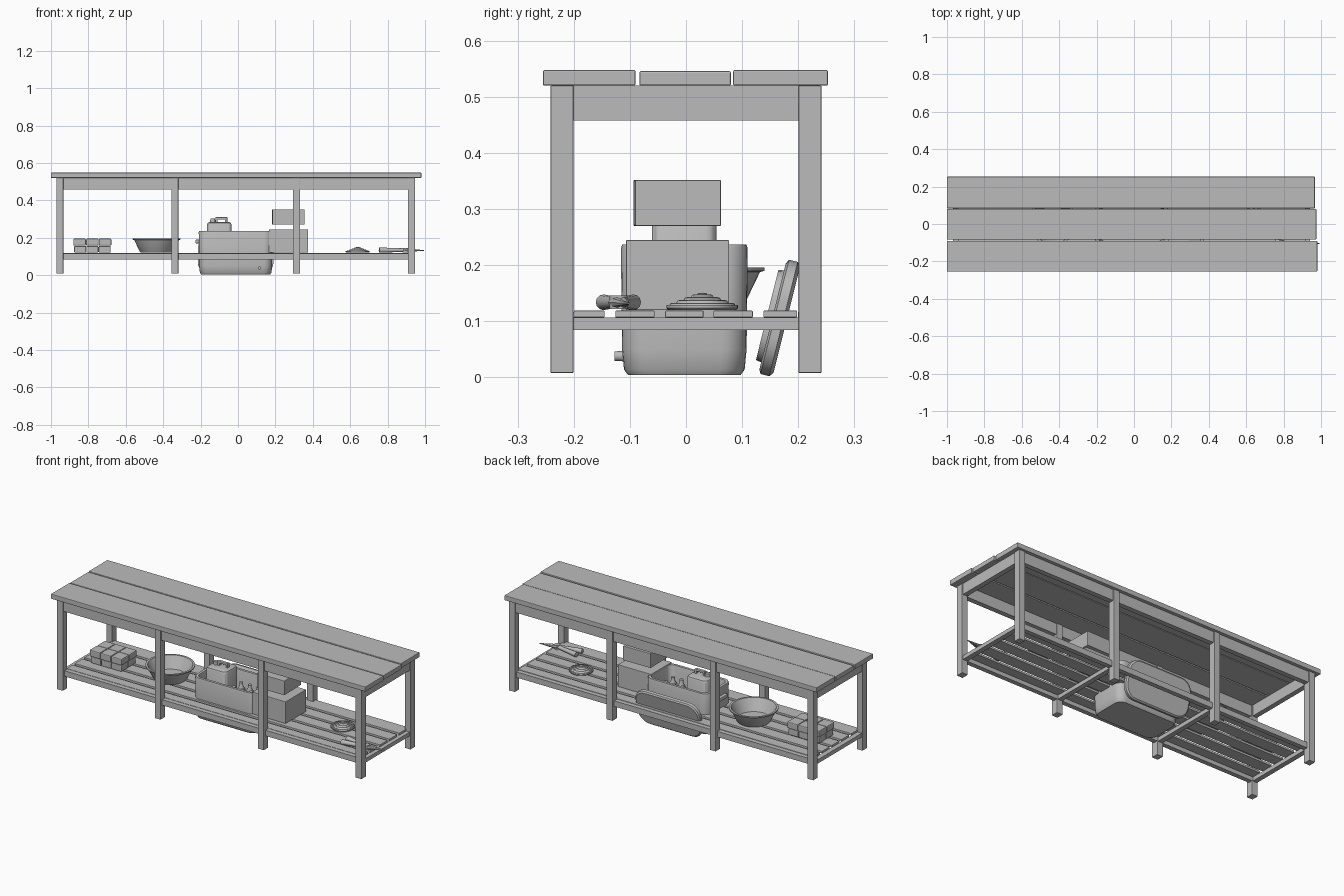
import bpy, bmesh, math
from mathutils import Matrix, Vector

if "Cube" in bpy.data.objects:
    bpy.data.objects.remove(bpy.data.objects["Cube"])

mat = bpy.data.materials.new("plain grey")
mat.diffuse_color = (0.5, 0.5, 0.5, 1)
mat.use_nodes = True
mat.node_tree.nodes["Principled BSDF"].inputs["Base Color"].default_value = mat.diffuse_color


def finish(name, bm, smooth=False, bevel=0):
    bmesh.ops.recalc_face_normals(bm, faces=bm.faces)
    me = bpy.data.meshes.new(name)
    bm.to_mesh(me)
    bm.free()
    ob = bpy.data.objects.new(name, me)
    bpy.context.collection.objects.link(ob)
    me.materials.append(mat)
    if bevel:
        m = ob.modifiers.new("bevel", 'BEVEL')
        m.width = bevel
        m.segments = 2
    if smooth:
        bpy.ops.object.select_all(action='DESELECT')
        ob.select_set(True)
        bpy.context.view_layer.objects.active = ob
        bpy.ops.object.shade_smooth_by_angle(angle=math.radians(35))
    return ob


def box(name, x0, x1, y0, y1, z0, z1, bevel=0.0, turn=0):
    bm = bmesh.new()
    bmesh.ops.create_cube(bm, size=1)
    bmesh.ops.scale(bm, vec=(x1 - x0, y1 - y0, z1 - z0), verts=bm.verts)
    ob = finish(name, bm, bevel=bevel)
    ob.location = ((x0 + x1) / 2, (y0 + y1) / 2, (z0 + z1) / 2)
    ob.rotation_euler.z = math.radians(turn)
    return ob


def lathe(name, prof, loc, n=32):
    """Spin (radius, z) points about z."""
    bm = bmesh.new()
    vs = [bm.verts.new((r, 0, z)) for r, z in prof]
    es = [bm.edges.new(p) for p in zip(vs, vs[1:])]
    bmesh.ops.spin(bm, geom=vs + es, axis=(0, 0, 1), cent=(0, 0, 0), steps=n, angle=2 * math.pi)
    bmesh.ops.remove_doubles(bm, verts=bm.verts, dist=1e-5)
    ob = finish(name, bm, smooth=True)
    ob.location = loc
    return ob


def rounded(w, d, r, z, n=6):
    """Rounded rectangle ring of points."""
    pts = []
    for i, (sx, sy) in enumerate([(1, 1), (-1, 1), (-1, -1), (1, -1)]):
        for k in range(n + 1):
            a = math.pi / 2 * (i + k / n)
            pts.append((sx * (w / 2 - r) + r * math.cos(a), sy * (d / 2 - r) + r * math.sin(a), z))
    return pts


def loft(name, rings):
    bm = bmesh.new()
    loops = [[bm.verts.new(p) for p in ring] for ring in rings]
    n = len(loops[0])
    for a, b in zip(loops, loops[1:]):
        for i in range(n):
            bm.faces.new((a[i], a[(i + 1) % n], b[(i + 1) % n], b[i]))
    bm.faces.new(loops[0])
    bm.faces.new(loops[-1])
    return finish(name, bm, smooth=True)


def rod(name, a, b, r0, r1, n=12):
    a, b = Vector(a), Vector(b)
    bm = bmesh.new()
    bmesh.ops.create_cone(bm, cap_ends=True, segments=n, radius1=r0, radius2=r1, depth=(b - a).length)
    rot = (b - a).to_track_quat('Z', 'Y').to_matrix().to_4x4()
    bm.transform(Matrix.Translation((a + b) / 2) @ rot)
    return finish(name, bm, smooth=True)


# Bench top planks
for i, (y0, y1, x1, z1) in enumerate([(-.255, -.09, .98, .548), (-.083, .08, .975, .546), (.084, .253, .967, .548)]):
    box(f"top_plank_{i}", -1, x1, y0, y1, .52, z1, bevel=.003)

# Legs, long aprons and long shelf rails
leg_x = [-.9525, -.3375, .3125, .9275]
for s, side in ((-1, "front"), (1, "back")):
    for i, x in enumerate(leg_x):
        box(f"{side}_leg_{i}", x - .0185, x + .0185, s * .221 - .0205, s * .221 + .0205, .008, .52, bevel=.002)
    box(f"{side}_apron", -.94, .92, s * .22 - .014, s * .22 + .014, .458, .52)
    box(f"{side}_shelf_rail", -.94, .92, s * .213 - .013, s * .213 + .013, .085, .117)

# End aprons and shelf cross rails
for i, x in enumerate(leg_x):
    if i in (0, 3):
        box(f"end_apron_{i}", x - .014, x + .014, -.205, .205, .458, .52)
    box(f"shelf_cross_rail_{i}", x - .014, x + .014, -.205, .205, .085, .107)

# Shelf slats
for i, (y0, y1) in enumerate([(-.2, -.145), (-.126, -.056), (-.037, .031), (.049, .119), (.138, .198)]):
    box(f"shelf_slat_{i}", -.94, .92, y0, y1, .107, .119, bevel=.0015)

# Stack of packs: two layers of bricks
for layer, (z0, z1, e) in enumerate([(.12, .156, .004), (.158, .195, 0)]):
    for i in range(3):
        for j in range(2):
            x = -.88 + e + i * (.205 - 2 * e) / 3
            y = -.08 + e + j * (.14 - 2 * e) / 2
            box(f"pack_{layer}_{i}_{j}", x, x + .066 - e * .6, y, y + .069 - e, z0, z1, bevel=.005)

# Bowl
lathe("bowl", [(0, .12), (.085, .12), (.09, .126), (.12, .188), (.128, .19), (.128, .196),
               (.117, .196), (.084, .13), (0, .128)], (-.435, .012, 0), 40)

# Open cool box
cx, cy = -.0125, -.003
shape = [(.37, .2, .04, .004), (.383, .215, .045, .014), (.39, .222, .045, .05), (.395, .226, .045, .23),
         (.39, .221, .043, .237), (.36, .192, .03, .237), (.355, .187, .03, .23), (.34, .17, .03, .05)]
tub = loft("cool_box", [rounded(*s) for s in shape])
tub.location = (cx, cy, 0)
box("cool_box_handle", -.228, -.2, -.055, .05, .17, .19, bevel=.004)
rod("drain_plug", (.115, -.105, .038), (.115, -.127, .038), .0095, .0085)

# Cool box lid leaning behind it, with an inner lip
lid = loft("cool_box_lid", [rounded(.39, .195, .065, -.012), rounded(.405, .21, .07, -.008),
                            rounded(.405, .21, .07, .008), rounded(.39, .195, .065, .014)])
lip = loft("lid_lip", [rounded(.36, .165, .055, -.022), rounded(.365, .17, .055, -.01)])
for ob in (lid, lip):
    ob.location = (-.0125, .166, .106)
    ob.rotation_euler.x = math.radians(-90 - 14)

# Canister and bottles standing in the cool box
can = loft("canister", [rounded(.13, .115, .02, .055), rounded(.13, .115, .02, .272),
                        rounded(.122, .107, .02, .28), rounded(.1, .085, .018, .285)])
can.location = (-.1, -.003, 0)
rod("canister_cap", (-.135, -.003, .28), (-.135, -.003, .302), .014, .013)
for x in (-.115, -.063):
    box("canister_handle_post", x - .006, x + .006, -.012, .006, .28, .306, bevel=.002)
box("canister_handle", -.121, -.057, -.012, .006, .298, .31, bevel=.003)
for i in range(3):
    for j in range(2):
        lathe("bottle", [(0, .055), (.022, .055), (.022, .165), (.01, .185), (.01, .205), (0, .205)],
              (.0 + i * .053, -.035 + j * .065, 0), 16)

# Cartons on the right of the cool box
box("large_carton", .165, .375, -.107, .077, .12, .245, bevel=.002)
box("small_carton", .182, .354, -.092, .061, .27, .352, bevel=.002, turn=1)

# Coiled rope
prof = [(0, .151), (.008, .15)]
for k, r in enumerate((.014, .027, .04, .053)):
    zt = .148 - k * .005
    prof += [(r - .004, zt - .002), (r, zt), (r + .004, zt - .001), (r + .0065, zt - .005)]
prof += [(.064, .129), (.064, .124), (.06, .12), (0, .12)]
lathe("rope_coil", prof, (.64, .029, 0), 28)

# Pruning shears: two spread handles, pivot and pointed blades
for y in (-.147, -.094):
    rod("shears_handle", (.755, y, .134), (.9, -.12, .134), .014, .009)
    ym = -.12 + (y + .12) * .3
    rod("shears_blade", (.89, ym, .134), (.995, -.102, .132), .011, .0015, 8)
rod("shears_pivot", (.895, -.12, .122), (.895, -.12, .146), .016, .016)
